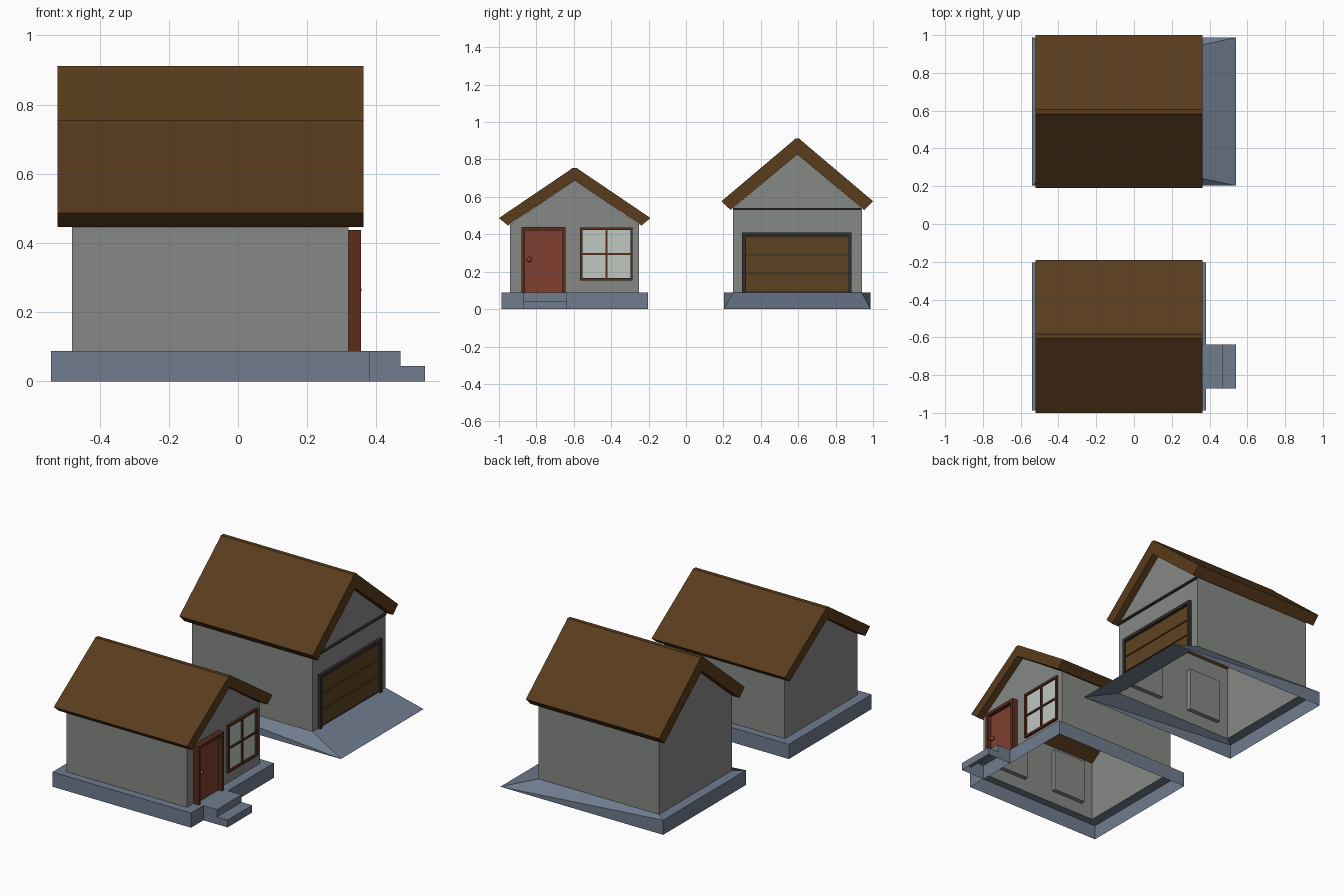
import bpy, bmesh
from mathutils import Matrix

if "Cube" in bpy.data.objects:
    bpy.data.objects.remove(bpy.data.objects["Cube"])


def mat(name, col):
    m = bpy.data.materials.new(name)
    m.diffuse_color = (*col, 1)
    m.use_nodes = True
    m.node_tree.nodes["Principled BSDF"].inputs["Base Color"].default_value = m.diffuse_color
    return m


ROOF = mat("roof_brown", (0.10, 0.045, 0.012))
WALL = mat("wall_grey", (0.24, 0.25, 0.24))
STONE = mat("stone_blue", (0.16, 0.20, 0.27))
DOOR = mat("door_red", (0.22, 0.05, 0.03))
FRAME = mat("frame_brown", (0.10, 0.025, 0.012))
GLASS = mat("glass", (0.52, 0.58, 0.53))
DARK = mat("dark_trim", (0.035, 0.028, 0.025))
WOOD = mat("garage_wood", (0.11, 0.055, 0.015))


def mesh(name, verts, faces, material):
    me = bpy.data.meshes.new(name)
    me.from_pydata(verts, [], faces)
    bm = bmesh.new()
    bm.from_mesh(me)
    bmesh.ops.recalc_face_normals(bm, faces=bm.faces)
    bm.to_mesh(me)
    bm.free()
    me.materials.append(material)
    ob = bpy.data.objects.new(name, me)
    bpy.context.collection.objects.link(ob)
    return ob


def prism(name, profile, x0, x1, material):
    """Extrude a closed (y, z) profile along x."""
    n = len(profile)
    verts = [(x, y, z) for x in (x0, x1) for y, z in profile]
    faces = [(i, (i + 1) % n, (i + 1) % n + n, i + n) for i in range(n)]
    faces += [tuple(range(n)), tuple(range(n, 2 * n))]
    return mesh(name, verts, faces, material)


def box(name, x0, x1, y0, y1, z0, z1, material):
    return prism(name, [(y0, z0), (y1, z0), (y1, z1), (y0, z1)], x0, x1, material)


BASE = 0.088
XB, XF = -0.48, 0.32      # back and front wall planes
HALF = 0.345              # half width of the walls


def walls(name, cy, eave, apex):
    """Shell of walls with gables, open below and under the roof."""
    prof = [(-HALF, BASE), (-HALF, eave), (0, apex), (HALF, eave), (HALF, BASE)]
    v = [(x, cy + y, z) for x in (XB, XF) for y, z in prof]
    mesh(name, v, [(0, 1, 6, 5), (3, 4, 9, 8), (0, 1, 2, 3, 4), (5, 6, 7, 8, 9)], WALL)
    # shallow panels on the inside of the side wall
    for i, x in enumerate((-0.29, 0.13)):
        box(f"{name}_inner_panel_{i}", x - 0.11, x + 0.11,
            cy - HALF + 0.003, cy - HALF + 0.03, 0.16, 0.42, WALL)


def roof(name, cy, tip, top, low, inner):
    """Chevron roof with a softened ridge."""
    s = (top - tip) / 0.405
    right = [(0.012, top - 0.003), (0.026, top - 0.026 * s + 0.004), (0.405, tip), (0.357, low)]
    left = [(-y, z) for y, z in reversed(right)]
    prof = [(cy + y, z) for y, z in left + right + [(0, inner)]]
    prism(name, prof, -0.522, 0.362, ROOF)


def foundation(name, cy, front, zf):
    """Open-bottomed plinth; zf is the height of its front rim."""
    h, b = 0.392, -0.54
    inner = [(x, cy + y, BASE) for x, y in ((XB, -HALF), (XF, -HALF), (XF, HALF), (XB, HALF))]
    plan = [(b, -h, BASE), (front, -h, zf), (front, h, zf), (b, h, BASE)]
    v = inner + [(x, cy + y, z) for x, y, z in plan] + [(x, cy + y, 0) for x, y, _ in plan]
    f = []
    for i in range(4):
        j = (i + 1) % 4
        f.append((i, j, j + 4, i + 4))
        f.append((i + 4, j + 4, j + 8, i + 8))
    ob = mesh(name, v, f, STONE)
    bm = bmesh.new()
    bm.from_mesh(ob.data)
    bmesh.ops.remove_doubles(bm, verts=bm.verts, dist=1e-5)
    bm.to_mesh(ob.data)
    bm.free()


def surround(name, y0, y1, z0, z1, t, x1, material, sill=True):
    """Rectangular frame on the front wall."""
    x0 = XF - 0.005
    box(name + "_left", x0, x1, y0, y0 + t, z0, z1, material)
    box(name + "_right", x0, x1, y1 - t, y1, z0, z1, material)
    box(name + "_top", x0, x1, y0 + t, y1 - t, z1 - t, z1, material)
    if sill:
        box(name + "_bottom", x0, x1, y0 + t, y1 - t, z0, z0 + t, material)


# main shells
CH, CG = -0.595, 0.595
foundation("house_foundation", CH, 0.38, BASE)
walls("house_walls", CH, 0.452, 0.688)
roof("house_roof", CH, 0.487, 0.757, 0.447, 0.687)
foundation("garage_foundation_ramp", CG, 0.54, 0.0)
walls("garage_walls", CG, 0.538, 0.828)
roof("garage_roof", CG, 0.577, 0.915, 0.53, 0.827)

# entrance steps, open below
side = [(0.38, BASE), (0.47, BASE), (0.47, 0.044), (0.54, 0.044), (0.54, 0), (0.38, 0)]
v = [(x, y, z) for y in (-0.87, -0.637) for x, z in side]
mesh("entrance_steps", v, [(i, i + 1, i + 7, i + 6) for i in range(4)]
     + [tuple(range(6)), tuple(range(6, 12))], STONE)

# house door
surround("door_frame", -0.88, -0.643, BASE, 0.438, 0.018, 0.356, FRAME, sill=False)
box("house_door", XF - 0.005, 0.332, -0.862, -0.661, BASE, 0.42, DOOR)
me = bpy.data.meshes.new("door_knob")
bm = bmesh.new()
bmesh.ops.create_uvsphere(bm, u_segments=12, v_segments=8, radius=0.014,
                          matrix=Matrix.Translation((0.343, -0.838, 0.265)))
for f in bm.faces:
    f.smooth = True
bm.to_mesh(me)
bm.free()
me.materials.append(DOOR)
bpy.context.collection.objects.link(bpy.data.objects.new("door_knob", me))

# house window
surround("window_frame", -0.567, -0.285, 0.153, 0.437, 0.013, 0.334, FRAME)
box("window_glass", XF - 0.003, 0.323, -0.556, -0.296, 0.164, 0.426, GLASS)
box("window_bar_upright", XF, 0.331, -0.431, -0.421, 0.166, 0.424, FRAME)
box("window_bar_cross", XF, 0.331, -0.554, -0.298, 0.29, 0.3, FRAME)

# garage door
surround("garage_door_frame", 0.3, 0.885, BASE, 0.41, 0.018, 0.338, DARK, sill=False)
box("garage_door_back", XF - 0.003, 0.323, 0.318, 0.867, BASE, 0.392, DARK)
for i in range(3):
    z = 0.098 + i * 0.097
    box(f"garage_door_panel_{i}", XF, 0.331, 0.32, 0.865, z, z + 0.091, WOOD)

# garage gable beam
box("garage_gable_beam", XF - 0.005, 0.332, 0.255, 0.935, 0.53, 0.541, DARK)
